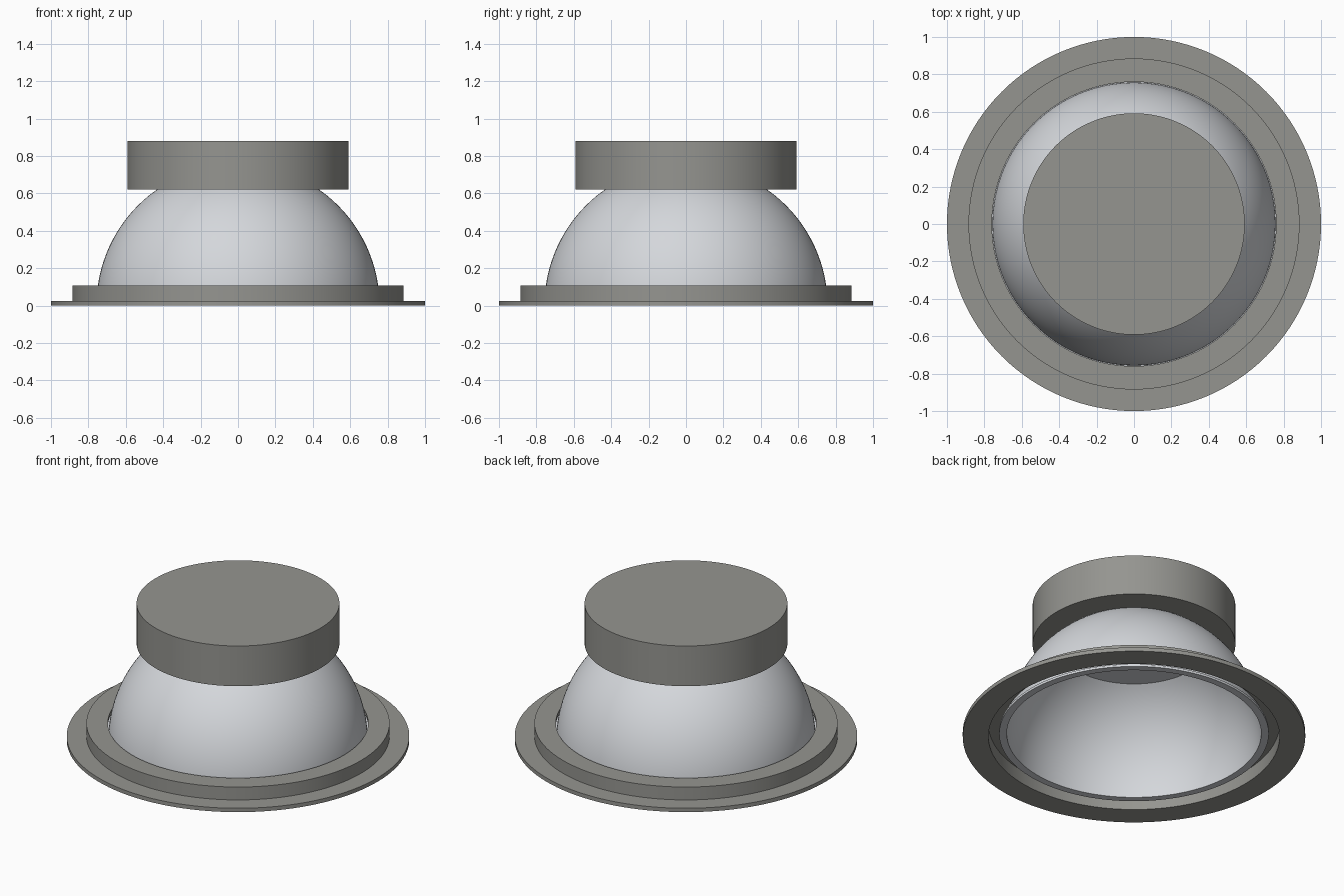
import bpy, bmesh, math

SEGMENTS = 128

cube = bpy.data.objects.get("Cube")
if cube:
    bpy.data.objects.remove(cube, do_unlink=True)


def make_material(name, rgb, roughness):
    mat = bpy.data.materials.new(name)
    mat.use_nodes = True
    mat.diffuse_color = (*rgb, 1)
    bsdf = mat.node_tree.nodes["Principled BSDF"]
    bsdf.inputs["Base Color"].default_value = (*rgb, 1)
    bsdf.inputs["Roughness"].default_value = roughness
    return mat


def lathe(name, profile, mat, closed):
    """Spin an (r, z) profile round the z axis."""
    bm = bmesh.new()
    verts = [bm.verts.new((r, 0, z)) for r, z in profile]
    pairs = list(zip(verts, verts[1:]))
    if closed:
        pairs.append((verts[-1], verts[0]))
    edges = [bm.edges.new(p) for p in pairs]
    bmesh.ops.spin(bm, geom=verts + edges, cent=(0, 0, 0), axis=(0, 0, 1),
                   angle=math.tau, steps=SEGMENTS, use_duplicate=False)
    bmesh.ops.remove_doubles(bm, verts=bm.verts, dist=0.0001)
    bmesh.ops.recalc_face_normals(bm, faces=bm.faces)
    mesh = bpy.data.meshes.new(name)
    bm.to_mesh(mesh)
    bm.free()
    mesh.materials.append(mat)
    obj = bpy.data.objects.new(name, mesh)
    bpy.context.collection.objects.link(obj)
    bpy.ops.object.select_all(action="DESELECT")
    obj.select_set(True)
    bpy.context.view_layer.objects.active = obj
    bpy.ops.object.shade_smooth_by_angle(angle=math.radians(30))
    return obj


def arc(radius, z_start, z_end, steps=24):
    """Points on a circle centred on the origin, between two heights."""
    a, b = math.asin(z_start / radius), math.asin(z_end / radius)
    angles = [a + (b - a) * i / steps for i in range(steps + 1)]
    return [(radius * math.cos(t), radius * math.sin(t)) for t in angles]


grey = make_material("warm grey metal", (0.30, 0.30, 0.28), 0.5)
silver = make_material("pale silver", (0.66, 0.68, 0.71), 0.35)

# Trim ring: thin flange, upright collar and inward top plate
lathe("trim_ring", [(0.85, 0), (1, 0), (1, 0.025), (0.885, 0.025),
                    (0.885, 0.108), (0.76, 0.108), (0.76, 0.085),
                    (0.85, 0.085)], grey, True)

# Reflector bowl: hollow dome with a small lip, closed at the top
outer = arc(0.757, 0.035, 0.62)
inner = arc(0.743, 0.605, 0.02)
lathe("reflector", [(0, 0.605)] + inner + [(0.787, 0.02), (0.787, 0.035)]
      + outer + [(0, 0.62)], silver, False)

# Driver housing on top of the reflector
lathe("driver_housing", [(0, 0.621), (0.592, 0.621), (0.592, 0.88), (0, 0.88)],
      grey, False)
